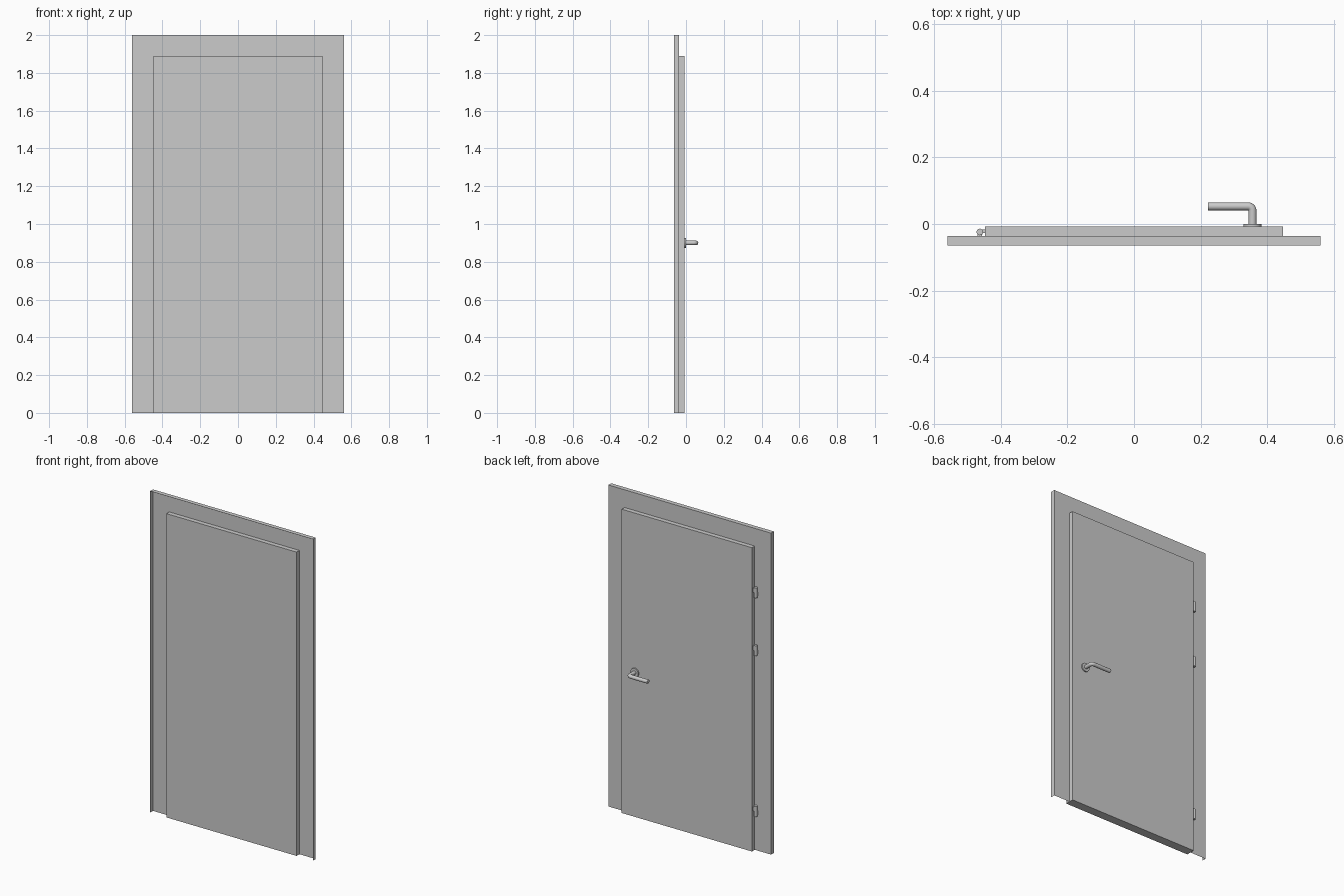
import bpy, bmesh, math
from mathutils import Vector, Matrix

if "Cube" in bpy.data.objects:
    bpy.data.objects.remove(bpy.data.objects["Cube"])

W, H = 0.56, 2.0            # frame half width, height
LW, LH = 0.448, 1.89        # leaf half width, height
Y_FRONT, Y_PLATE, Y_BACK = -0.064, -0.036, -0.008


def finish(name, bm, smooth=False):
    bmesh.ops.recalc_face_normals(bm, faces=bm.faces)
    mesh = bpy.data.meshes.new(name)
    bm.to_mesh(mesh)
    bm.free()
    obj = bpy.data.objects.new(name, mesh)
    bpy.context.collection.objects.link(obj)
    if smooth:
        bpy.ops.object.select_all(action='DESELECT')
        bpy.context.view_layer.objects.active = obj
        obj.select_set(True)
        bpy.ops.object.shade_smooth_by_angle(angle=math.radians(35))
    return obj


def add_box(bm, x0, x1, y0, y1, z0, z1):
    m = (Matrix.Translation(((x0 + x1) / 2, (y0 + y1) / 2, (z0 + z1) / 2))
         @ Matrix.Diagonal((x1 - x0, y1 - y0, z1 - z0, 1)))
    bmesh.ops.create_cube(bm, size=1, matrix=m)


def add_cylinder(bm, centre, radius, depth, rot=Matrix(), segments=24):
    bmesh.ops.create_cone(bm, cap_ends=True, segments=segments, radius1=radius,
                          radius2=radius, depth=depth,
                          matrix=Matrix.Translation(centre) @ rot)


# Frame: folded sheet (return flange + face plate) swept up, over and down
bm = bmesh.new()
section = [(W, H, Y_FRONT), (W, H, Y_PLATE), (LW, LH, Y_PLATE)]
rows = []
for hw, top, y in section:
    path = [(-hw, y, 0), (-hw, y, top), (hw, y, top), (hw, y, 0)]
    rows.append([bm.verts.new(p) for p in path])
for a, b in zip(rows, rows[1:]):
    for i in range(3):
        bm.faces.new((a[i], a[i + 1], b[i + 1], b[i]))
finish("door_frame", bm)

# Leaf: slab standing proud on both sides of the face plate
bm = bmesh.new()
add_box(bm, -LW, LW, Y_FRONT, Y_BACK, 0, LH)
finish("door_leaf", bm)

# Hinges: barrel with a short plate to the leaf and one to the frame
for i, z in enumerate((0.25, 1.25, 1.61)):
    bm = bmesh.new()
    add_cylinder(bm, (-0.463, -0.024, z), 0.010, 0.064, segments=16)
    add_box(bm, -0.463, -LW, -0.027, -0.017, z, z + 0.026)
    add_box(bm, -0.470, -0.456, Y_PLATE, -0.024, z - 0.026, z)
    finish(f"hinge_{i + 1}", bm, True)

# Handle rose: flat disc on the back of the leaf
HX, HZ, HY, R = 0.356, 0.90, 0.053, 0.012
bm = bmesh.new()
add_cylinder(bm, (HX, -0.004, HZ), 0.027, 0.008,
             Matrix.Rotation(math.pi / 2, 4, 'X'), 32)
finish("handle_rose", bm, True)

# Handle lever: round bar swept along an L with a tight elbow
bend = 0.013
path = [(HX, -0.006)]
path += [(HX - bend + bend * math.cos(t), HY - bend + bend * math.sin(t))
         for t in (math.pi / 2 * k / 6 for k in range(7))]
path.append((0.223, HY))
bm = bmesh.new()
rings = []
N = 20
for i, p in enumerate(path):
    a, b = path[max(i - 1, 0)], path[min(i + 1, len(path) - 1)]
    tangent = Vector((b[0] - a[0], b[1] - a[1], 0)).normalized()
    if i == 1:
        tangent = Vector((0, 1, 0))
    elif i == len(path) - 2:
        tangent = Vector((-1, 0, 0))
    side, up = tangent.cross(Vector((0, 0, 1))), Vector((0, 0, 1))
    c = Vector((p[0], p[1], HZ))
    rings.append([bm.verts.new(c + R * (side * math.cos(u) + up * math.sin(u)))
                  for u in (2 * math.pi * k / N for k in range(N))])
for a, b in zip(rings, rings[1:]):
    for k in range(N):
        bm.faces.new((a[k], a[(k + 1) % N], b[(k + 1) % N], b[k]))
bm.faces.new(rings[0])
bm.faces.new(rings[-1])
finish("handle_lever", bm, True)
